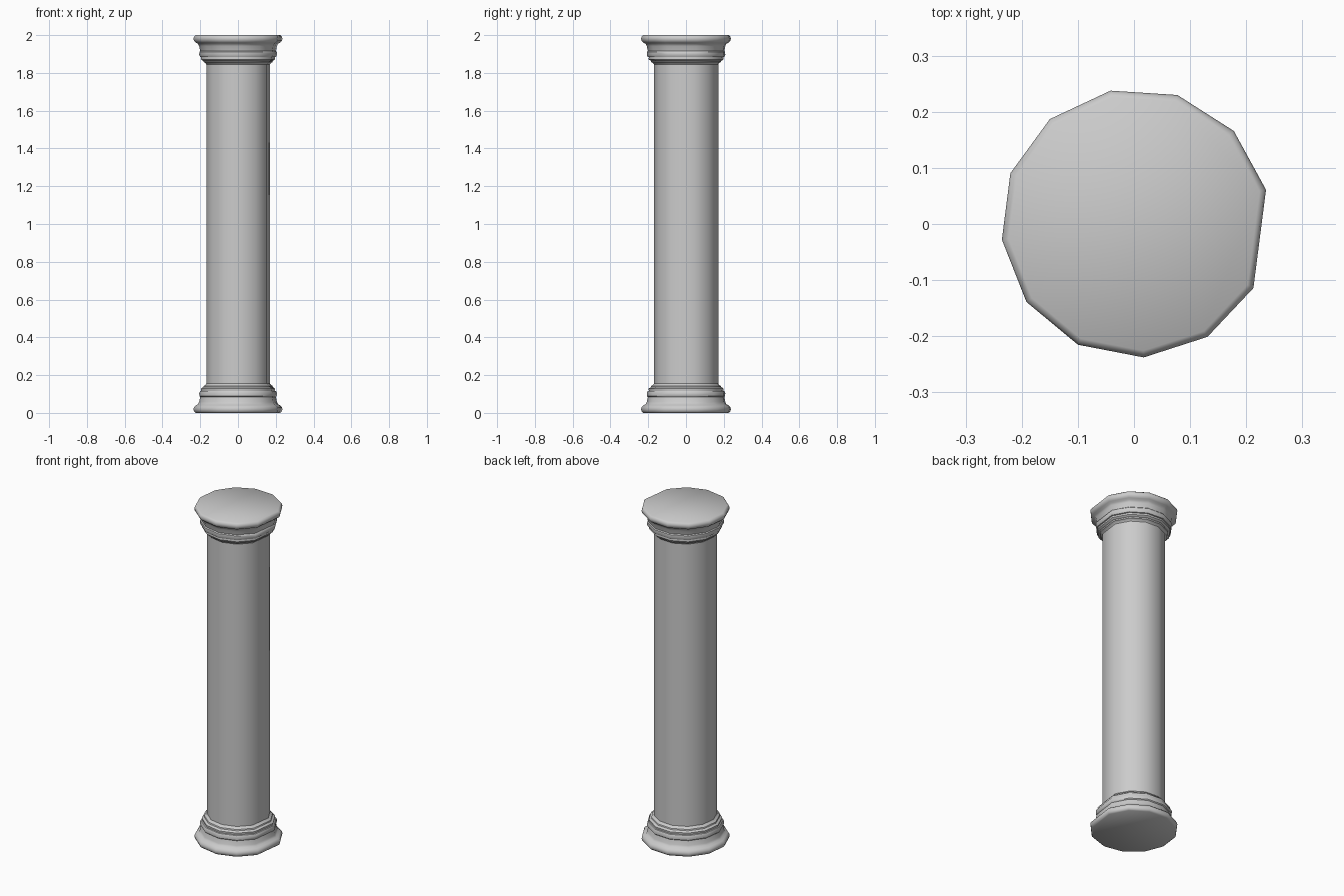
import bpy, bmesh
from math import radians, cos, sin

if "Cube" in bpy.data.objects:
    bpy.data.objects.remove(bpy.data.objects["Cube"])

# Uneven 12-sided plan: eleven equal steps and one wider side facing +x
CX, CY = 0.0027, 0.0018
ANGLES = [radians(14.3 + 28.8 * i) for i in range(12)]


def lathe(name, profile, cap_start=True, cap_end=True):
    """Stack 12-sided rings from (radius, z) pairs and skin them."""
    bm = bmesh.new()
    rings = [[bm.verts.new((CX + r * cos(a), CY + r * sin(a), z)) for a in ANGLES]
             for r, z in profile]
    for lo, hi in zip(rings, rings[1:]):
        for i in range(12):
            j = (i + 1) % 12
            bm.faces.new((lo[i], lo[j], hi[j], hi[i]))
    if cap_start:
        bm.faces.new(rings[0][::-1])
    if cap_end:
        bm.faces.new(rings[-1])
    bmesh.ops.recalc_face_normals(bm, faces=bm.faces)
    mesh = bpy.data.meshes.new(name)
    bm.to_mesh(mesh)
    bm.free()
    obj = bpy.data.objects.new(name, mesh)
    bpy.context.collection.objects.link(obj)
    bpy.ops.object.select_all(action='DESELECT')
    obj.select_set(True)
    bpy.context.view_layer.objects.active = obj
    bpy.ops.object.shade_smooth_by_angle(angle=radians(40))
    return obj


# Moulding: wide foot, cove, round band, small fillets, down to the shaft
MOULDING = [(0.228, 0), (0.237, 0.007), (0.24, 0.018), (0.238, 0.03),
            (0.228, 0.04), (0.216, 0.046), (0.210, 0.058), (0.206, 0.078),
            (0.204, 0.084), (0.209, 0.089), (0.210, 0.105), (0.205, 0.115),
            (0.199, 0.117), (0.200, 0.128), (0.193, 0.134), (0.188, 0.136),
            (0.186, 0.143), (0.178, 0.147), (0.172, 0.155)]

# Base and its mirrored capital
lathe("base", MOULDING, cap_end=False)
lathe("capital", [(r, 2 - z) for r, z in MOULDING], cap_end=False)

# Plain shaft
lathe("shaft", [(0.172, 0.155), (0.172, 1.845)], cap_start=False, cap_end=False)
